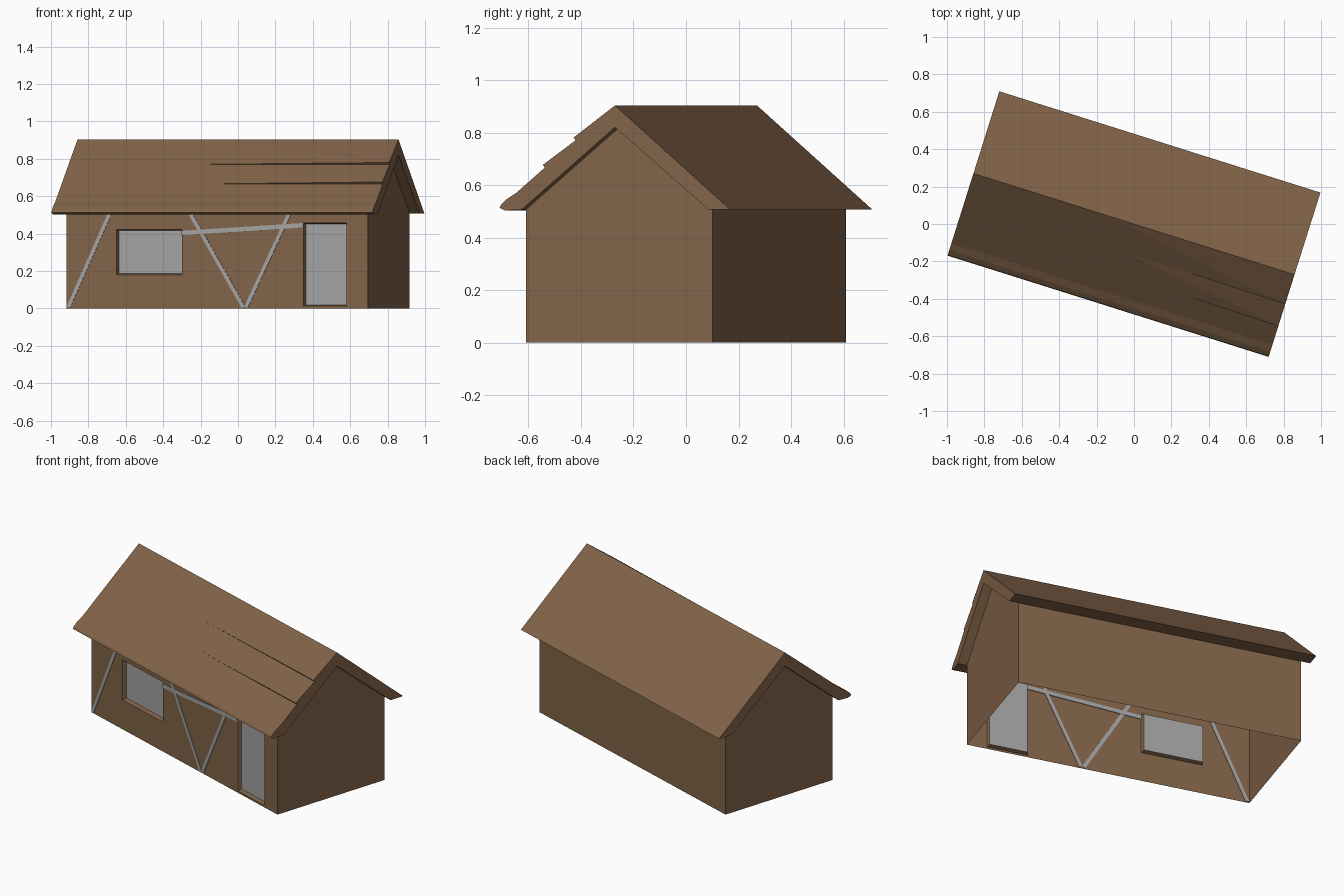
import bpy, bmesh, math
from mathutils import Vector, Matrix

if "Cube" in bpy.data.objects:
    bpy.data.objects.remove(bpy.data.objects["Cube"])

ROT = Matrix.Rotation(math.radians(-17.5), 4, 'Z')   # whole house is turned on plan
L, W, EAVE, APEX = 0.845, 0.373, 0.507, 0.82         # wall half length, half width, heights
RL, RW, RIDGE = 0.90, 0.46, 0.903                    # roof half length, half width, ridge height


def material(name, col):
    m = bpy.data.materials.new(name)
    m.diffuse_color = (*col, 1)
    m.use_nodes = True
    m.node_tree.nodes["Principled BSDF"].inputs["Base Color"].default_value = m.diffuse_color
    return m


BROWN = material("brown timber", (0.223, 0.127, 0.066))
GREY = material("pale grey", (0.37, 0.37, 0.37))


def build(name, faces, mats, normals=True):
    """faces: list of (points, material slot) in house coordinates."""
    bm = bmesh.new()
    for pts, slot in faces:
        f = bm.faces.new([bm.verts.new(ROT @ Vector(p)) for p in pts])
        f.material_index = slot
    bmesh.ops.remove_doubles(bm, verts=bm.verts, dist=1e-4)
    if normals:
        bmesh.ops.recalc_face_normals(bm, faces=bm.faces)
    me = bpy.data.meshes.new(name)
    bm.to_mesh(me)
    bm.free()
    for m in mats:
        me.materials.append(m)
    ob = bpy.data.objects.new(name, me)
    bpy.context.collection.objects.link(ob)
    return ob


# Back and gable walls (single sheets, no floor), wound to face outward
walls = [([(L, W, 0), (-L, W, 0), (-L, W, EAVE), (L, W, EAVE)], 0)]
for s in (1, -1):
    walls.append(([(s * L, -s * W, 0), (s * L, s * W, 0), (s * L, s * W, EAVE),
                   (s * L, 0, APEX), (s * L, -s * W, EAVE)], 0))
build("side_and_back_walls", walls, [BROWN], False)

# Front wall with a recessed window and door
openings = [(-0.564, -0.197, 0.18, 0.423), (0.484, 0.725, 0.012, 0.458)]
us = sorted({-L, L, *[o[0] for o in openings], *[o[1] for o in openings]})
zs = sorted({0, EAVE, *[o[2] for o in openings], *[o[3] for o in openings]})
front = []
for a, b in zip(us, us[1:]):
    for c, d in zip(zs, zs[1:]):
        if not any(o[0] <= a and b <= o[1] and o[2] <= c and d <= o[3] for o in openings):
            front.append(([(a, -W, c), (b, -W, c), (b, -W, d), (a, -W, d)], 0))
build("front_wall", front, [BROWN], False)

DEPTH, RIM = 0.022, 0.007
for name, (a, b, c, d) in zip(("window", "door"), openings):
    out = [(a, -W, c), (b, -W, c), (b, -W, d), (a, -W, d)]
    y = -W + DEPTH
    inn = [(a + RIM, y, c + RIM), (b - RIM, y, c + RIM), (b - RIM, y, d - RIM), (a + RIM, y, d - RIM)]
    faces = [(inn, 1)]
    for i in range(4):
        j = (i + 1) % 4
        faces.append(([out[i], out[j], inn[j], inn[i]], 0))
    build(name, faces, [BROWN, GREY], False)

# Pale timber strips on the front wall, seen from both sides
strips = [(-0.832, 0.008, -0.603, 0.503, 0.021), (-0.147, 0.503, 0.148, 0.008, 0.021),
          (0.164, 0.008, 0.404, 0.503, 0.021), (-0.197, 0.403, 0.484, 0.445, 0.024)]
for n, (u0, z0, u1, z1, w) in enumerate(strips):
    d = Vector((u1 - u0, 0, z1 - z0)).normalized()
    side = Vector((-d.z, 0, d.x)) * w / 2
    p, q = Vector((u0, -W, z0)), Vector((u1, -W, z1))
    t = Vector((0, 0.003 + 0.0003 * n, 0))
    ring = [p - side, q - side, q + side, p + side]
    lo, hi = [v - t for v in ring], [v + t for v in ring]
    faces = [(lo, 0), (hi, 0)]
    faces += [([lo[i], lo[(i + 1) % 4], hi[(i + 1) % 4], hi[i]], 0) for i in range(4)]
    build(f"front_strip_{n + 1}", faces, [GREY])

# Thick roof: rolled front eave, plain back eave
outer = [(RW, EAVE), (0, RIDGE), (-0.392, 0.572), (-0.432, 0.546), (-0.455, 0.525),
         (-0.461, 0.513), (-0.44, 0.503)]
inner = [(-W, EAVE - 0.001), (0, APEX), (W, EAVE)]
prof = outer + inner
n = len(prof)
roof = []
for i in range(n):
    (v0, z0), (v1, z1) = prof[i], prof[(i + 1) % n]
    roof.append(([(-RL, v0, z0), (RL, v0, z0), (RL, v1, z1), (-RL, v1, z1)], 0))
for s in (-RL, RL):
    roof.append(([(s, *prof[i]) for i in (0, 1, 8, 9)], 0))
    roof.append(([(s, *prof[i]) for i in range(1, 9)], 0))
build("roof", roof, [BROWN])


# Lifted roof courses that taper away towards the left
slope = (RIDGE - 0.572) / 0.392
nrm = Vector((0, -slope, 1)).normalized()


def on_roof(u, v, lift=0.0):
    return Vector((u, v, RIDGE + slope * v)) + nrm * lift


for n, (u0, v0, v1) in enumerate([(-0.16, 0.0, -0.157), (0.0, -0.157, -0.28)]):
    A, B = on_roof(u0, v0), on_roof(RL, v0)
    C, D = on_roof(RL, v1), on_roof(u0, v1)
    top = on_roof(RL, v1, 0.013)
    build(f"roof_course_{n + 1}", [([A, D, B], 0), ([D, C, B], 0), ([A, D, top], 0), ([A, top, B], 0),
                                   ([D, C, top], 0), ([C, B, top], 0)][2:], [BROWN])
